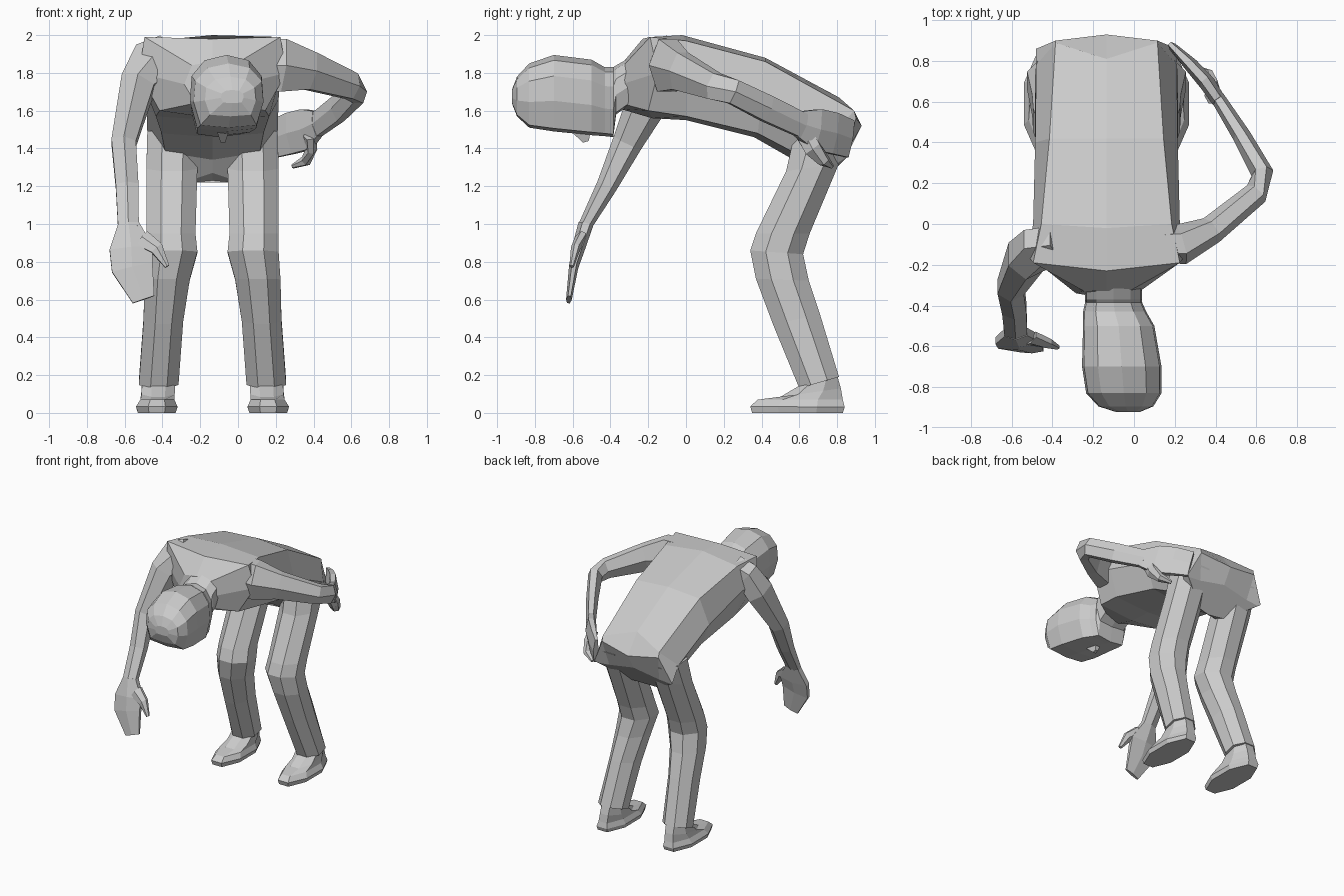
import bpy, bmesh, math
from mathutils import Vector as V

CX = -0.135  # symmetry line of torso and legs


def loft(name, rings):
    """Skin a list of equal-length closed rings and cap both ends."""
    bm = bmesh.new()
    vs = [[bm.verts.new(p) for p in r] for r in rings]
    n = len(vs[0])
    for a, b in zip(vs, vs[1:]):
        for i in range(n):
            j = (i + 1) % n
            bm.faces.new((a[i], a[j], b[j], b[i]))
    bm.faces.new(vs[0])
    bm.faces.new(vs[-1])
    bmesh.ops.recalc_face_normals(bm, faces=bm.faces)
    me = bpy.data.meshes.new(name)
    bm.to_mesh(me)
    bm.free()
    ob = bpy.data.objects.new(name, me)
    bpy.context.collection.objects.link(ob)
    return ob


def ring(c, u, v, n=8):
    """Flat-sided ring around c that just touches the extents u and v."""
    angles = [2 * math.pi * (i + 0.5) / n for i in range(n)]
    ku = max(math.cos(t) for t in angles)
    kv = max(math.sin(t) for t in angles)
    return [V(c) + V(u) * math.cos(t) / ku + V(v) * math.sin(t) / kv for t in angles]


def tube(name, path, ref, n=6):
    """Limb along a path of (x, y, z, half size along ref, half size across)."""
    pts = [V(p[:3]) for p in path]
    rings = []
    for i, p in enumerate(path):
        t = (pts[min(i + 1, len(pts) - 1)] - pts[max(i - 1, 0)]).normalized()
        u = V(ref)
        u = (u - t * u.dot(t)).normalized()
        rings.append(ring(pts[i], u * p[3], t.cross(u) * p[4], n))
    return loft(name, rings)


def stack(name, rows, s):
    """Leg part from (x offset, half width, front y, front z, back y, back z)."""
    rings = []
    for x, w, yf, zf, yb, zb in rows:
        f, b = V((CX + s * x, yf, zf)), V((CX + s * x, yb, zb))
        rings.append(ring((f + b) / 2, (w, 0, 0), (b - f) / 2))
    return loft(name, rings)


# Jacket torso: each row is spine, back edge, flank, belly edge, belly centre
torso = [
    [(0, .86, 1.40), (.22, .85, 1.36), (.33, .85, 1.35), (.11, .72, 1.22), (0, .68, 1.23)],
    [(0, .93, 1.52), (.25, .90, 1.56), (.345, .86, 1.36), (.12, .66, 1.23), (0, .63, 1.27)],
    [(0, .81, 1.67), (.25, .89, 1.60), (.345, .78, 1.48), (.25, .57, 1.38), (0, .57, 1.34)],
    [(0, .42, 1.88), (.28, .42, 1.86), (.35, .40, 1.66), (.27, .38, 1.48), (0, .36, 1.46)],
    [(0, -.02, 2.0), (.32, 0, 1.97), (.36, 0, 1.78), (.30, 0, 1.57), (0, 0, 1.55)],
    [(0, -.23, 1.98), (.36, -.19, 1.99), (.39, -.15, 1.80), (.28, -.20, 1.60), (0, -.18, 1.56)],
    [(0, -.33, 1.86), (.11, -.33, 1.84), (.15, -.34, 1.74), (.09, -.35, 1.64), (0, -.35, 1.61)],
]
loft("torso", [[(CX + x, y, z) for x, y, z in r] +
               [(CX - x, y, z) for x, y, z in r[3:0:-1]] for r in torso])

# Trouser legs and shoes
leg = [(.21, .135, .58, 1.50, .88, 1.47), (.215, .135, .53, 1.28, .81, 1.32),
       (.22, .13, .37, .95, .655, .95), (.215, .135, .34, .86, .62, .84),
       (.24, .12, .37, .71, .65, .70), (.26, .105, .46, .47, .71, .52),
       (.285, .105, .60, .13, .81, .19)]
shoe = [(.295, .10, .35, 0, .83, 0), (.295, .11, .34, .035, .84, .03),
        (.292, .09, .38, .07, .83, .07), (.288, .088, .50, .085, .82, .13),
        (.285, .088, .61, .15, .80, .20)]
for side, s in (("left", 1), ("right", -1)):
    stack(side + "_leg", leg, s)
    stack(side + "_shoe", shoe, s)

# Neck and head: (y, centre x, half width, low z, high z) on a jaw-shaped outline
half = [(0, 1), (.6, .86), (.95, .45), (1, -.2), (.8, -.92), (0, -1)]
outline = half + [(-x, z) for x, z in half[4:0:-1]]
head = [(-.30, -.10, .14, 1.63, 1.88), (-.37, -.10, .14, 1.58, 1.84),
        (-.385, -.10, .14, 1.46, 1.83), (-.43, -.095, .155, 1.465, 1.83),
        (-.50, -.075, .175, 1.47, 1.87), (-.70, -.06, .195, 1.49, 1.895),
        (-.83, -.05, .185, 1.51, 1.85), (-.895, -.04, .135, 1.57, 1.78),
        (-.922, -.03, .06, 1.64, 1.71)]
loft("head", [[(cx + x * w, y, (a + b) / 2 + z * (b - a) / 2) for x, z in outline]
              for y, cx, w, a, b in head])
tube("nose", [(-.08, -.55, 1.50, .03, .055), (-.08, -.53, 1.435, .012, .015)], (1, 0, 0), 4)

# Hanging arm and hand
tube("hanging_arm", [(-.36, -.09, 1.90, .10, .10), (-.45, -.11, 1.85, .125, .10),
                     (-.53, -.16, 1.74, .09, .125), (-.605, -.31, 1.43, .065, .08),
                     (-.587, -.42, 1.20, .06, .055), (-.58, -.54, .98, .055, .035)], (1, 0, 0))
tube("hanging_hand", [(-.58, -.53, 1.0, .055, .04), (-.565, -.57, .87, .115, .035),
                      (-.56, -.595, .77, .11, .025), (-.50, -.62, .60, .06, .015)], (1, 0, 0))
tube("hanging_thumb", [(-.51, -.56, .92, .05, .03), (-.43, -.585, .87, .035, .025),
                       (-.375, -.605, .775, .012, .012)], (1, 0, 0))

# Bent arm with hand on hip
tube("bent_arm", [(.12, -.10, 1.84, .14, .09), (.23, -.10, 1.84, .14, .10),
                  (.38, -.03, 1.81, .10, .07), (.60, .15, 1.73, .07, .06),
                  (.63, .25, 1.70, .065, .055), (.53, .43, 1.61, .07, .045),
                  (.41, .62, 1.52, .065, .035)], (0, 0, 1))
tube("hip_hand", [(.42, .60, 1.53, .07, .035), (.36, .69, 1.50, .11, .04),
                  (.28, .78, 1.48, .11, .035), (.19, .87, 1.45, .10, .02)], (0, 0, 1))
tube("hip_thumb", [(.38, .63, 1.47, .045, .035), (.39, .67, 1.40, .045, .03),
                   (.36, .73, 1.335, .03, .03), (.29, .77, 1.305, .012, .012)], (0, 1, 0))
